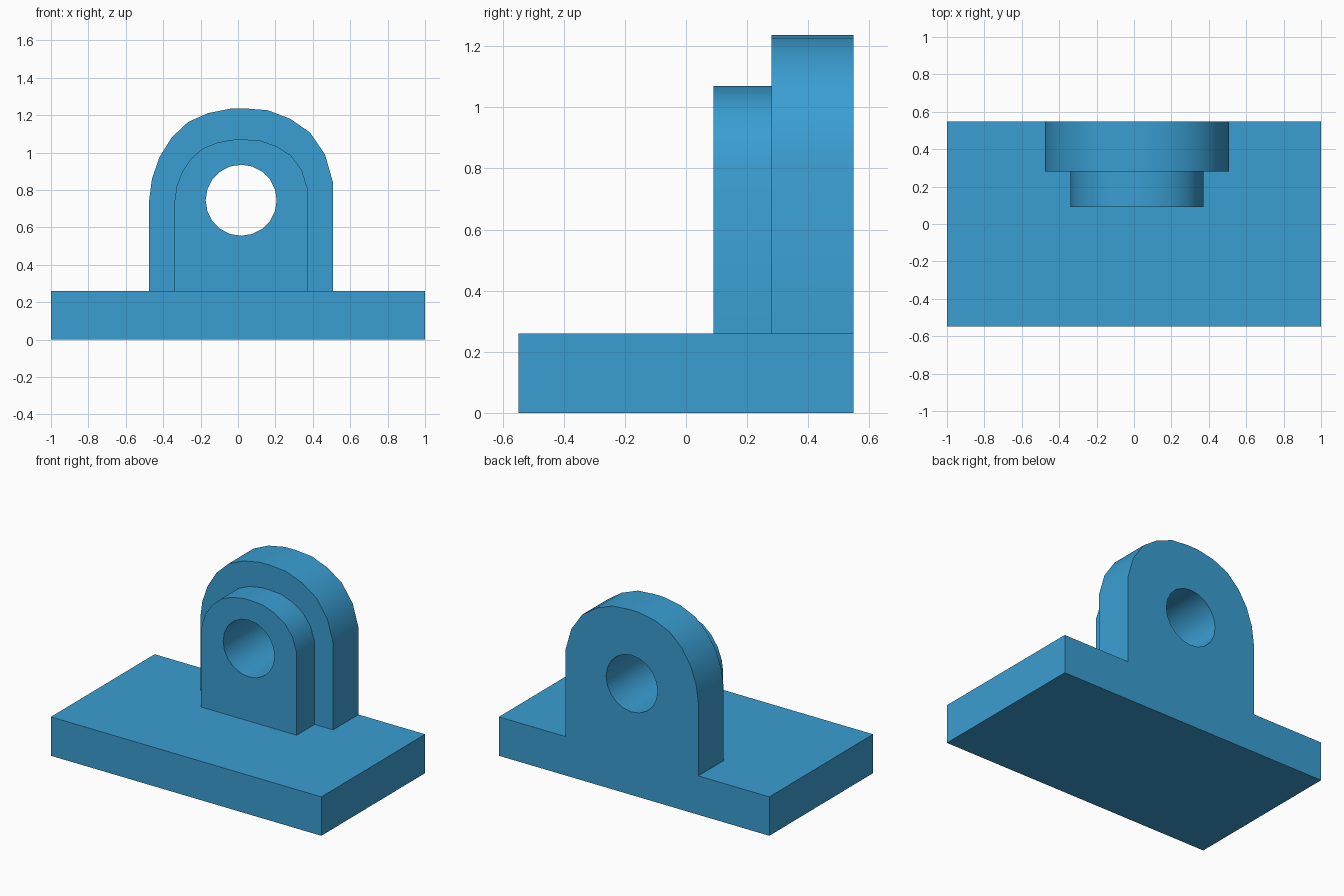
import bpy, bmesh, math

cube = bpy.data.objects.get("Cube")
if cube:
    bpy.data.objects.remove(cube, do_unlink=True)

# Single blue colour
blue = bpy.data.materials.new("blue")
blue.use_nodes = True
colour = (0.042, 0.342, 0.645, 1.0)
blue.diffuse_color = colour
blue.node_tree.nodes["Principled BSDF"].inputs["Base Color"].default_value = colour

BASE_TOP = 0.26
BACK = 0.548
BORE_X, BORE_Z, BORE_R = 0.017, 0.745, 0.19

# Arch outline as offsets from the bore centre, left to right
ARCH = [(-0.492, 0.0), (-0.477, 0.115), (-0.437, 0.23), (-0.372, 0.335),
        (-0.284, 0.418), (-0.177, 0.466), (-0.055, 0.49), (0.02, 0.491),
        (0.143, 0.481), (0.263, 0.435), (0.368, 0.362), (0.448, 0.245),
        (0.491, 0.095)]


def extrude_profile(name, points, y0, y1):
    """Solid made from an x-z outline extruded along y."""
    bm = bmesh.new()
    face = bm.faces.new([bm.verts.new((x, y0, z)) for x, z in points])
    new = bmesh.ops.extrude_face_region(bm, geom=[face])["geom"]
    bmesh.ops.translate(bm, vec=(0, y1 - y0, 0),
                        verts=[v for v in new if isinstance(v, bmesh.types.BMVert)])
    bmesh.ops.recalc_face_normals(bm, faces=bm.faces)
    mesh = bpy.data.meshes.new(name)
    bm.to_mesh(mesh)
    bm.free()
    mesh.materials.append(blue)
    obj = bpy.data.objects.new(name, mesh)
    bpy.context.collection.objects.link(obj)
    return obj


def arch_plate(name, sx, sz, y0, y1):
    """Upright lug with a rounded top, its foot sunk into the base."""
    top = [(BORE_X + x * sx, BORE_Z + z * sz) for x, z in ARCH]
    foot = BASE_TOP - 0.1
    return extrude_profile(name, [(top[0][0], foot)] + top + [(top[-1][0], foot)], y0, y1)


def boolean(target, tool, operation):
    """Apply a boolean and discard the tool."""
    mod = target.modifiers.new(operation.title(), 'BOOLEAN')
    mod.operation, mod.solver, mod.object = operation, 'EXACT', tool
    bpy.context.view_layer.objects.active = target
    bpy.ops.object.modifier_apply(modifier=mod.name)
    bpy.data.objects.remove(tool, do_unlink=True)


# Base slab
bracket = extrude_profile("bearing_bracket",
                          [(-1, 0), (1, 0), (1, BASE_TOP), (-1, BASE_TOP)], -BACK, BACK)

# Large rear lug and smaller front boss, merged into the base
boolean(bracket, arch_plate("rear_lug", 1.0, 1.0, 0.28, BACK), 'UNION')
boolean(bracket, arch_plate("front_boss", 0.722, 0.662, 0.09, 0.32), 'UNION')

# Bore through both lugs
circle = [(BORE_X + BORE_R * math.cos(i * math.tau / 20),
           BORE_Z + BORE_R * math.sin(i * math.tau / 20)) for i in range(20)]
boolean(bracket, extrude_profile("bore_cutter", circle, -0.1, 0.8), 'DIFFERENCE')

# Smooth curved walls, sharp edges kept
bpy.ops.object.select_all(action='DESELECT')
bracket.select_set(True)
bpy.context.view_layer.objects.active = bracket
bpy.ops.object.shade_smooth_by_angle(angle=math.radians(30))
